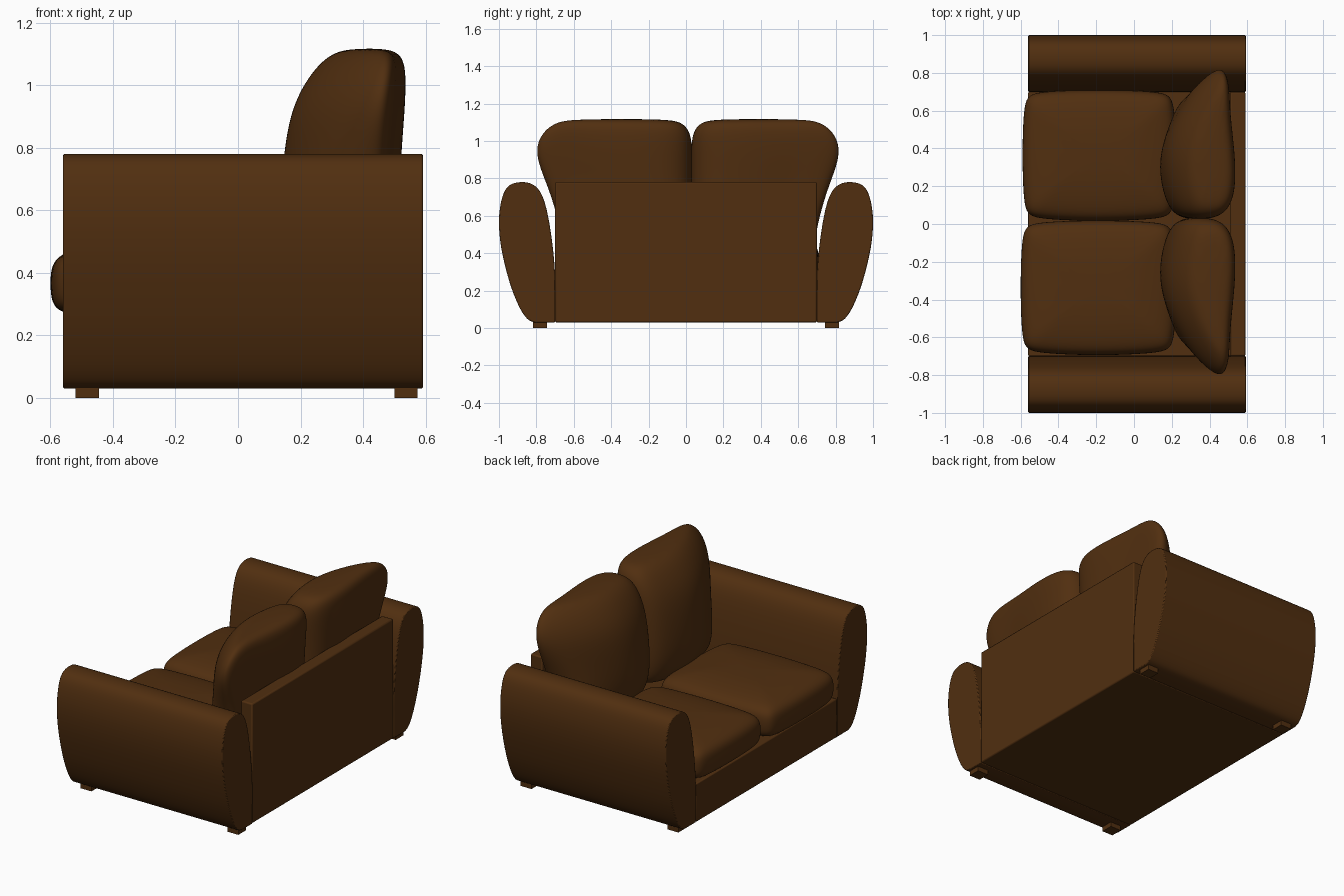
import bpy, bmesh, math
from mathutils import Vector

if "Cube" in bpy.data.objects:
    bpy.data.objects.remove(bpy.data.objects["Cube"])

brown = bpy.data.materials.new("brown fabric")
brown.diffuse_color = (0.082, 0.028, 0.005, 1)
brown.use_nodes = True
brown.node_tree.nodes["Principled BSDF"].inputs["Base Color"].default_value = brown.diffuse_color


def finish(bm, name, bevel=0.0, subsurf=0):
    bmesh.ops.recalc_face_normals(bm, faces=bm.faces)
    me = bpy.data.meshes.new(name)
    bm.to_mesh(me)
    bm.free()
    ob = bpy.data.objects.new(name, me)
    bpy.context.collection.objects.link(ob)
    me.materials.append(brown)
    if bevel:
        m = ob.modifiers.new("bevel", 'BEVEL')
        m.width, m.segments, m.limit_method = bevel, 2, 'ANGLE'
        m.angle_limit = math.radians(40)
    if subsurf:
        m = ob.modifiers.new("subsurf", 'SUBSURF')
        m.levels = m.render_levels = subsurf
        me.polygons.foreach_set("use_smooth", [True] * len(me.polygons))
    else:
        bpy.ops.object.select_all(action='DESELECT')
        ob.select_set(True)
        bpy.context.view_layer.objects.active = ob
        bpy.ops.object.shade_smooth_by_angle(angle=math.radians(35))
    return ob


def box(name, lo, hi, bevel=0.0):
    bm = bmesh.new()
    bmesh.ops.create_cube(bm, size=1)
    for v in bm.verts:
        v.co = Vector([(a + b) / 2 + c * (b - a) for a, b, c in zip(lo, hi, v.co)])
    return finish(bm, name, bevel)


def loft(name, rings):
    """Closed soft body from stacked rings of points."""
    bm = bmesh.new()
    vs = [[bm.verts.new(p) for p in r] for r in rings]
    n = len(vs[0])
    for a, b in zip(vs, vs[1:]):
        for i in range(n):
            j = (i + 1) % n
            bm.faces.new((a[i], a[j], b[j], b[i]))
    bm.faces.new(vs[0][::-1])
    bm.faces.new(vs[-1])
    return finish(bm, name, subsurf=3)


# base and back panel
box("base", (-0.56, -0.70, 0.03), (0.55, 0.70, 0.27), 0.006)
box("back_panel", (0.51, -0.70, 0.03), (0.59, 0.70, 0.78), 0.008)

# arms: smooth bulging profile (y, z) extruded along x
ARM = [(0.70, 0.03), (0.70, 0.15), (0.70, 0.28), (0.712, 0.43), (0.738, 0.60),
       (0.77, 0.71), (0.815, 0.765), (0.88, 0.78), (0.945, 0.762), (0.982, 0.70),
       (1.0, 0.58), (0.988, 0.43), (0.945, 0.25), (0.895, 0.12), (0.85, 0.05), (0.81, 0.03)]


def smooth_path(pts, steps=4):
    out = []
    for i in range(len(pts) - 1):
        p0, p1, p2, p3 = [Vector(pts[min(max(i + k, 0), len(pts) - 1)]) for k in (-1, 0, 1, 2)]
        for s in range(steps):
            t = s / steps
            out.append(0.5 * (2 * p1 + (p2 - p0) * t + (2 * p0 - 5 * p1 + 4 * p2 - p3) * t * t
                              + (3 * p1 - p0 - 3 * p2 + p3) * t ** 3))
    return out + [Vector(pts[-1])]


profile = smooth_path(ARM)
for side, word in ((1, "left"), (-1, "right")):
    bm = bmesh.new()
    face = bm.faces.new([bm.verts.new((-0.56, side * p.x, p.y)) for p in profile])
    ext = bmesh.ops.extrude_face_region(bm, geom=[face])
    for g in ext["geom"]:
        if isinstance(g, bmesh.types.BMVert):
            g.co.x = 0.592
    finish(bm, word + "_arm", 0.005)
    # feet
    for x, end in ((-0.52, "front"), (0.50, "back")):
        ys = sorted((side * 0.742, side * 0.818))
        box(f"{word}_{end}_foot", (x, ys[0], 0), (x + 0.075, ys[1], 0.035))

# seat cushions: rounded rectangle rings, crowned on top
SQUARE = [(0.0, 0.12), (0.03, 0.03), (0.12, 0.0), (0.5, -0.02), (0.88, 0.0), (0.97, 0.03),
          (1.0, 0.12), (1.02, 0.5), (1.0, 0.88), (0.97, 0.97), (0.88, 1.0), (0.5, 1.015),
          (0.12, 1.0), (0.03, 0.97), (0.0, 0.88), (-0.01, 0.5)]
SEAT = [(0.27, 0.10), (0.27, 0.04), (0.295, 0.008), (0.34, 0.0), (0.40, 0.0), (0.44, 0.012),
        (0.468, 0.05), (0.488, 0.14), (0.498, 0.25)]
for word, x0, y0, y1 in (("left", -0.585, 0.025, 0.703), ("right", -0.595, -0.685, 0.012)):
    loft(word + "_seat_cushion",
         [[(x0 + d + u * (0.215 - x0 - 2 * d), y0 + d + v * (y1 - y0 - 2 * d), z)
           for u, v in SQUARE] for z, d in SEAT])

# back pillows: outline (across, depth) is thick near the middle, thin at the outer end
OUTLINE = [(-0.012, 0.5), (0.01, 0.22), (0.14, 0.06), (0.4, -0.03), (0.62, 0.09), (0.82, 0.33),
           (0.96, 0.58), (1.03, 0.8), (0.95, 0.91), (0.72, 0.92), (0.4, 1.02), (0.14, 1.01),
           (0.01, 0.82)]
# z, inner y, outer y, front x, back x, how strongly the outer end is pinched
PILLOW = [(0.39, 0.10, 0.60, 0.25, 0.44, 0.4), (0.41, 0.04, 0.68, 0.18, 0.50, 0.4),
          (0.54, 0.03, 0.695, 0.135, 0.51, 0.5), (0.74, 0.03, 0.75, 0.14, 0.515, 0.8),
          (0.92, 0.03, 0.825, 0.165, 0.53, 1), (1.03, 0.035, 0.80, 0.225, 0.535, 1),
          (1.095, 0.07, 0.73, 0.285, 0.525, 1), (1.118, 0.15, 0.64, 0.35, 0.48, 1)]
for word, scale in (("left", 1), ("right", -1.05)):
    loft(word + "_back_pillow",
         [[(xf + (v * k if 0.4 < u and v < 0.7 else v) * (xb - xf),
            0.03 + scale * (y0 - 0.03 + u * (y1 - y0)), z) for u, v in OUTLINE]
          for z, y0, y1, xf, xb, k in PILLOW])
